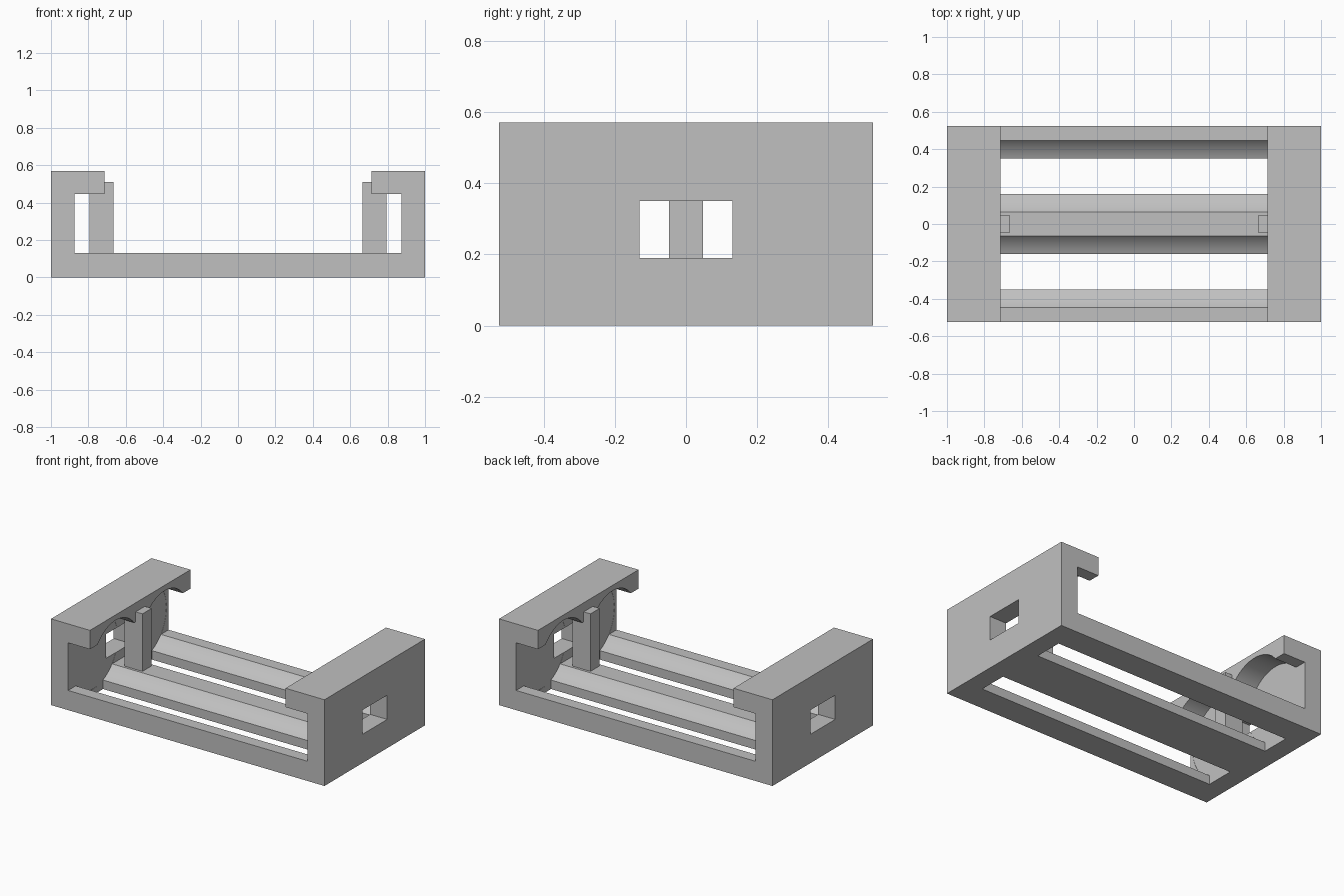
import bpy
import bmesh
import math
from mathutils import Matrix

cube = bpy.data.objects.get("Cube")
if cube:
    bpy.data.objects.remove(cube, do_unlink=True)

# Main sizes
HALF_DEPTH = 0.525
WALL_IN = 0.875
FLOOR_TOP = 0.13
LIP_IN, LIP_BOTTOM, TOP = 0.715, 0.445, 0.57
CELL_Y, CELL_Z, CELL_R = 0.255, 0.2875, 0.247

grey = bpy.data.materials.new("plain grey")
grey.use_nodes = True
colour = (0.53, 0.53, 0.53, 1)
grey.diffuse_color = colour
grey.node_tree.nodes["Principled BSDF"].inputs["Base Color"].default_value = colour


def add_object(name, bm):
    bmesh.ops.recalc_face_normals(bm, faces=bm.faces[:])
    mesh = bpy.data.meshes.new(name)
    bm.to_mesh(mesh)
    bm.free()
    mesh.materials.append(grey)
    obj = bpy.data.objects.new(name, mesh)
    bpy.context.collection.objects.link(obj)
    return obj


def box(name, x0, x1, y0, y1, z0, z1):
    bm = bmesh.new()
    place = Matrix.Translation(((x0 + x1) / 2, (y0 + y1) / 2, (z0 + z1) / 2))
    size = Matrix.Diagonal((x1 - x0, y1 - y0, z1 - z0, 1))
    bmesh.ops.create_cube(bm, size=1, matrix=place @ size)
    return add_object(name, bm)


def rod(name, y, z, radius, length):
    bm = bmesh.new()
    turn = Matrix.Translation((0, y, z)) @ Matrix.Rotation(math.pi / 2, 4, "Y")
    bmesh.ops.create_cone(bm, cap_ends=True, segments=96, radius1=radius,
                          radius2=radius, depth=length, matrix=turn)
    return add_object(name, bm)


# Frame: floor, end walls and overhanging lips as one extruded profile
half = [(1, 0), (1, TOP), (LIP_IN, TOP), (LIP_IN, LIP_BOTTOM),
        (WALL_IN, LIP_BOTTOM), (WALL_IN, FLOOR_TOP)]
profile = half + [(-x, z) for x, z in reversed(half)]
bm = bmesh.new()
face = bm.faces.new([bm.verts.new((x, -HALF_DEPTH, z)) for x, z in profile])
side = bmesh.ops.extrude_face_region(bm, geom=[face])
moved = [v for v in side["geom"] if isinstance(v, bmesh.types.BMVert)]
bmesh.ops.translate(bm, verts=moved, vec=(0, 2 * HALF_DEPTH, 0))
frame = add_object("holder_frame", bm)

# Cutters: round troughs, open floor slots and the window in each end wall
cutters = []
for s, label in ((-1, "front"), (1, "back")):
    y = s * CELL_Y
    cutters.append(rod(label + "_trough_cutter", y, CELL_Z, CELL_R, 2 * WALL_IN + 0.002))
    cutters.append(box(label + "_slot_cutter", -WALL_IN, WALL_IN,
                       y - 0.095, y + 0.095, -0.1, 0.2))
cutters.append(box("window_cutter", -1.1, 1.1, -0.13, 0.13, 0.19, 0.35))

for cutter in cutters:
    cut = frame.modifiers.new(cutter.name, "BOOLEAN")
    cut.operation = "DIFFERENCE"
    cut.solver = "EXACT"
    cut.object = cutter

# Bake the cuts and remove the cutters
graph = bpy.context.evaluated_depsgraph_get()
baked = bpy.data.meshes.new_from_object(frame.evaluated_get(graph))
frame.modifiers.clear()
frame.data = baked
for cutter in cutters:
    bpy.data.objects.remove(cutter, do_unlink=True)

# Upright contact posts in front of the end walls
for s, label in ((-1, "right"), (1, "left")):
    x0, x1 = sorted((s * 0.665, s * 0.795))
    box(label + "_post", x0, x1, -0.048, 0.048, 0.1, 0.51)

# Smooth troughs with sharp edges
bpy.ops.object.select_all(action="DESELECT")
frame.select_set(True)
bpy.context.view_layer.objects.active = frame
bpy.ops.object.shade_smooth_by_angle(angle=math.radians(25))
